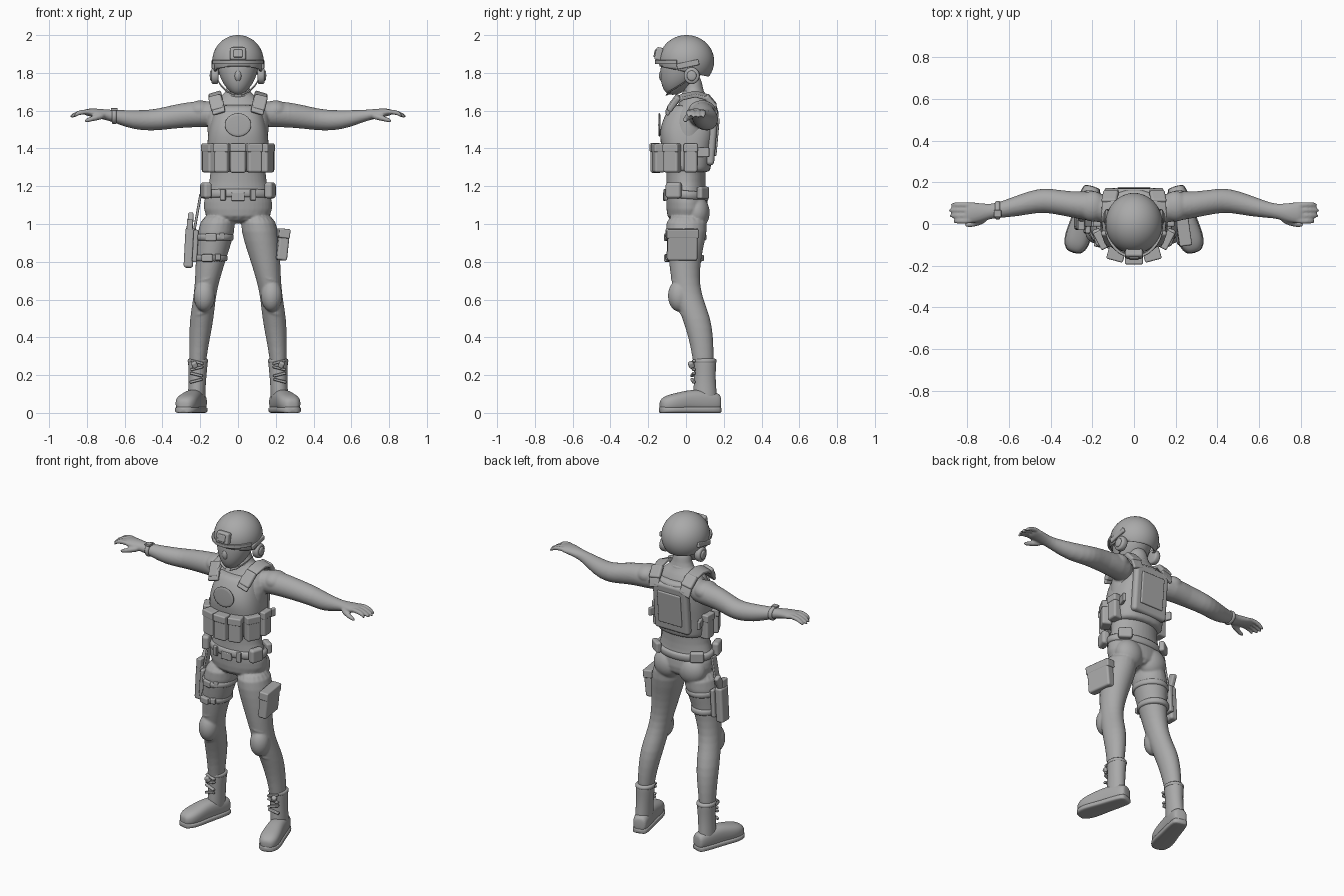
import bpy, bmesh, math
from mathutils import Matrix, Vector, Euler

default = bpy.data.objects.get("Cube")
if default:
    bpy.data.objects.remove(default)

grey = bpy.data.materials.new("plain_grey")
grey.use_nodes = True
tone = (0.4, 0.4, 0.4, 1)
grey.diffuse_color = tone
grey.node_tree.nodes["Principled BSDF"].inputs["Base Color"].default_value = tone


def finish(name, bm, mirror=False, subdiv=0, bevel=0):
    """Turn a bmesh into a smooth object with the usual modifiers."""
    bmesh.ops.recalc_face_normals(bm, faces=bm.faces)
    me = bpy.data.meshes.new(name)
    bm.to_mesh(me)
    bm.free()
    me.materials.append(grey)
    me.polygons.foreach_set("use_smooth", [True] * len(me.polygons))
    ob = bpy.data.objects.new(name, me)
    bpy.context.scene.collection.objects.link(ob)
    if bevel:
        mod = ob.modifiers.new("Bevel", 'BEVEL')
        mod.width, mod.segments, mod.harden_normals = bevel, 3, True
    if subdiv:
        ob.modifiers.new("Subdivision", 'SUBSURF').levels = subdiv
        ob.modifiers["Subdivision"].render_levels = subdiv
    if mirror:
        ob.modifiers.new("Mirror", 'MIRROR')
    return ob


def loft(bm, rings, axis='z', side=1, power=2, matrix=Matrix(), n=20):
    """Skin rings of (position, centre a, centre b, radius a, radius b)."""
    loops = []
    for t, a, b, ra, rb in rings:
        loop = []
        for i in range(n):
            c, s = math.cos(math.tau * i / n), math.sin(math.tau * i / n)
            u = a + ra * math.copysign(abs(c) ** (2 / power), c)
            v = b + rb * math.copysign(abs(s) ** (2 / power), s)
            p = matrix @ Vector({'x': (t, u, v), 'y': (u, t, v), 'z': (u, v, t)}[axis])
            p.x *= side
            loop.append(bm.verts.new(p))
        loops.append(loop)
    for lo, hi in zip(loops, loops[1:]):
        for i in range(n):
            j = (i + 1) % n
            bm.faces.new((lo[i], lo[j], hi[j], hi[i]))
    bm.faces.new(loops[0])
    bm.faces.new(loops[-1])


def ball(bm, loc, radii):
    m = Matrix.LocRotScale(Vector(loc), None, Vector(radii))
    bmesh.ops.create_uvsphere(bm, u_segments=20, v_segments=12, radius=1, matrix=m)


def box(name, loc, size, rot=(0, 0, 0), mirror=False, bevel=0.012):
    bm = bmesh.new()
    angles = Euler([math.radians(r) for r in rot])
    bmesh.ops.create_cube(bm, size=1, matrix=Matrix.LocRotScale(Vector(loc), angles, Vector(size)))
    return finish(name, bm, mirror, bevel=bevel)


def band(name, t, a, b, ra, rb, half, axis='z', mirror=False, lip=0.006, matrix=Matrix()):
    bm = bmesh.new()
    rings = [(t + k * (half - d), a, b, ra - e, rb - e)
             for k, d, e in ((-1, 0, lip), (-1, lip, 0), (1, lip, 0), (1, 0, lip))]
    loft(bm, rings, axis, matrix=matrix, n=32)
    return finish(name, bm, mirror, subdiv=1)


def strap(name, points, width, thick, mirror=False):
    """Flat webbing that follows a path; width is a vector."""
    bm = bmesh.new()
    w = Vector(width) / 2
    rows = [(bm.verts.new(Vector(p) - w), bm.verts.new(Vector(p) + w)) for p in points]
    for (a, b), (c, d) in zip(rows, rows[1:]):
        bm.faces.new((a, b, d, c))
    ob = finish(name, bm)
    mod = ob.modifiers.new("Thickness", 'SOLIDIFY')
    mod.thickness, mod.offset = thick, 0
    mod = ob.modifiers.new("Bevel", 'BEVEL')
    mod.width, mod.segments, mod.harden_normals = thick / 3, 2, True
    if mirror:
        ob.modifiers.new("Mirror", 'MIRROR')
    return ob


# Clothed body: torso, legs, arms and hands fused into one skin
bm = bmesh.new()
torso = [(1.0, .005, .16, .105), (1.08, .01, .19, .115), (1.15, 0, .178, .108),
         (1.22, 0, .15, .103), (1.3, 0, .148, .106), (1.4, .005, .155, .118),
         (1.5, .015, .165, .125), (1.58, .035, .17, .115), (1.64, .05, .14, .085),
         (1.68, .045, .085, .06), (1.71, .04, .056, .05), (1.8, .03, .055, .05)]
loft(bm, [(z, 0, y, rx, ry) for z, y, rx, ry in torso])
leg = [(1.06, .1, .005, .09, .11), (.96, .115, .002, .1, .112), (.86, .135, -.005, .088, .093),
       (.76, .153, -.006, .073, .08), (.67, .168, 0, .062, .074), (.59, .18, .022, .06, .074),
       (.5, .192, .056, .064, .076), (.4, .203, .079, .056, .066), (.3, .212, .09, .046, .057),
       (.2, .216, .095, .042, .05)]
arm = [(.08, .06, 1.58, .07, .07), (.2, .087, 1.583, .074, .07), (.3, .092, 1.575, .062, .066),
       (.4, .112, 1.557, .06, .06), (.46, .113, 1.549, .058, .056), (.55, .09, 1.55, .053, .052),
       (.64, .068, 1.567, .039, .037), (.69, .06, 1.577, .035, .029), (.74, .054, 1.585, .047, .026),
       (.79, .054, 1.592, .053, .021), (.815, .054, 1.59, .045, .015)]
for s in (1, -1):
    loft(bm, leg, side=s)
    loft(bm, arm, 'x', s)
    ball(bm, (s * .085, .057, 1.06), (.09, .07, .09))
    ball(bm, (s * .178, -.035, .62), (.058, .062, .085))
    ball(bm, (s * .2, .085, 1.6), (.07, .075, .055))
    # Fingers and thumb
    for k, reach in enumerate((.868, .888, .893, .882)):
        y = .014 + .026 * k
        loft(bm, [(.77, y, 1.595, .013, .014), (.83, y, 1.594, .014, .014),
                  (.86, y, 1.582, .013, .013), (reach, y, 1.565, .009, .01)], 'x', s, n=10)
    loft(bm, [(.7, .03, 1.575, .02, .02), (.75, .005, 1.564, .017, .017),
              (.79, -.004, 1.552, .014, .014), (.815, -.004, 1.545, .009, .009)], 'x', s, n=10)
    # Loose cloth folds at knee, elbow and thigh
    for z, x, y, r in ((.53, .185, .035, .064), (.71, .163, -.005, .071), (.34, .208, .085, .054)):
        tilt = Matrix.Translation((x, y, z)) @ Matrix.Rotation(.3, 4, 'Y')
        loft(bm, [(-.014, 0, 0, r - .012, r), (0, 0, 0, r, r + .009),
                  (.014, 0, 0, r - .012, r)], side=s, matrix=tilt)
    for x, y, z, r in ((.27, .09, 1.578, .07), (.37, .106, 1.562, .063), (.5, .104, 1.549, .058)):
        loft(bm, [(x - .015, y, z, r - .01, r - .01), (x, y, z, r, r),
                  (x + .015, y, z, r - .012, r - .012)], 'x', s)
body = finish("clothed_body", bm, subdiv=1)
mod = body.modifiers.new("Fuse", 'REMESH')
mod.mode, mod.voxel_size, mod.use_smooth_shade = 'VOXEL', .006, True
mod = body.modifiers.new("Soften", 'SMOOTH')
mod.factor, mod.iterations = .5, 4

# Masked head
bm = bmesh.new()
head = [(1.683, -.07, .022, .025), (1.71, -.06, .054, .06), (1.75, -.04, .084, .094),
        (1.8, -.025, .104, .113), (1.86, -.012, .115, .122), (1.93, 0, .09, .1)]
loft(bm, [(z, 0, y, rx, ry) for z, y, rx, ry in head])
ball(bm, (0, -.118, 1.785), (.022, .026, .035))
finish("masked_head", bm, subdiv=2)

# Helmet shell with a tilted lower edge
bm = bmesh.new()
bmesh.ops.create_uvsphere(bm, u_segments=48, v_segments=28, radius=1, matrix=Matrix.LocRotScale(
    Vector((0, .003, 1.862)), None, Vector((.136, .146, .138))))
bmesh.ops.bisect_plane(bm, geom=bm.verts[:] + bm.edges[:] + bm.faces[:],
                       plane_co=(0, 0, 1.805), plane_no=(0, .21, 1), clear_inner=True)
helmet = finish("helmet_shell", bm)
helmet.modifiers.new("Thickness", 'SOLIDIFY').thickness = .014

# Brim, front mount, rails and ear cups
arc = [math.radians(d) for d in range(200, 341, 10)]
strap("helmet_brim", [(.138 * math.cos(a), .01 + .168 * math.sin(a), 1.857) for a in arc],
      (0, 0, .022), .014)
box("mount_base", (0, -.143, 1.9), (.085, .04, .07), (-12, 0, 0))
box("mount_block", (0, -.158, 1.902), (.05, .022, .042), (-12, 0, 0), bevel=.006)
box("helmet_rail", (.131, .01, 1.845), (.016, .12, .03), (12, 0, 0), True, .006)
band("ear_cup", .122, .03, 1.785, .042, .045, .02, 'x', True)
band("ear_cup_cap", .14, .03, 1.785, .026, .028, .01, 'x', True)
strap("chin_strap", [(.112, .02, 1.77), (.092, -.03, 1.735), (.06, -.085, 1.703),
                     (.015, -.1, 1.684)], (0, .016, .008), .006, True)

# Collar and armour vest
band("collar", 1.685, 0, .04, .07, .062, .025, lip=.012)
bm = bmesh.new()
vest = [(1.27, .006, .15, .118), (1.29, .006, .16, .126), (1.4, .006, .165, .135),
        (1.48, .01, .16, .153), (1.55, .022, .145, .147), (1.61, .038, .128, .13),
        (1.635, .042, .115, .11)]
loft(bm, [(z, 0, y, rx, ry) for z, y, rx, ry in vest], power=2.6, n=24)
finish("armour_vest", bm, subdiv=2)
box("back_plate", (0, .138, 1.46), (.24, .045, .3), (-5, 0, 0), bevel=.02)
box("back_panel", (0, .163, 1.46), (.16, .014, .2), (-5, 0, 0), bevel=.006)
band("chest_patch", -.141, 0, 1.525, .07, .062, .006, 'y', lip=.003)
strap("shoulder_strap", [(.1, -.102, 1.585), (.11, -.075, 1.635), (.118, -.02, 1.672), (.122, .05, 1.688),
                         (.12, .11, 1.672), (.112, .15, 1.625), (.105, .165, 1.57)],
      (.066, 0, -.02), .02, True)
box("shoulder_pad", (.115, -.065, 1.64), (.07, .03, .095), (-35, 14, 0), True)
box("rear_shoulder_pad", (.115, .13, 1.65), (.075, .03, .08), (40, 10, 0), True)

# Ammunition and side pouches with flaps
box("centre_pouch", (0, -.158, 1.348), (.08, .06, .155))
box("centre_pouch_flap", (0, -.163, 1.405), (.086, .062, .045), bevel=.008)
pouches = (("front", .086, -.145, 15, .076), ("side", .148, -.072, 62, .085), ("rear", .163, .025, 90, .07))
for part, x, y, turn, wide in pouches:
    box(part + "_pouch", (x, y, 1.348), (wide, .058, .15), (0, 0, turn), True)
    box(part + "_pouch_flap", (x, y, 1.403), (wide + .006, .064, .045), (0, 0, turn), True, .008)
box("side_strap", (.158, .085, 1.38), (.02, .08, .05), (0, 0, -20), True, .006)

# Belt with buckle and pouches
tilt = Matrix.Translation((0, .003, 1.155)) @ Matrix.Rotation(math.radians(-5), 4, 'X')
band("belt", 0, 0, 0, .186, .12, .025, matrix=tilt)
box("belt_buckle", (0, -.115, 1.145), (.07, .016, .045), bevel=.005)
box("belt_pouch", (.17, -.065, 1.178), (.045, .085, .085), (0, 0, -18), True, .016)
box("rear_belt_pouch", (.14, .09, 1.165), (.08, .035, .065), (0, 0, -35), True)
box("belt_front_loop", (.08, -.108, 1.155), (.03, .016, .06), (0, 0, 15), True, .005)

# Left thigh cargo pocket
box("cargo_pocket", (.231, -.02, .89), (.055, .16, .165), (0, 6, 8))
box("cargo_pocket_flap", (.236, -.02, .95), (.06, .172, .05), (0, 6, 8), bevel=.008)

# Right thigh straps, clips and holster
for place, z, x, r in (("upper", .93, -.122, .1), ("lower", .82, -.142, .087)):
    band(place + "_thigh_strap", z, x, -.002, r, r + .012, .02)
    box(place + "_strap_clip", (x - .02, -.098, z), (.06, .03, .04), (0, 0, -12), bevel=.008)
    box(place + "_strap_block", (x + .035, -.093, z + .005), (.03, .025, .034), (0, 0, 15), bevel=.006)
box("holster_plate", (-.226, .01, .885), (.026, .11, .17), (0, 3, 0), bevel=.008)
box("holster", (-.258, .01, .875), (.05, .078, .215), (0, 3, 0), bevel=.015)
box("pistol_slide", (-.255, -.005, .995), (.032, .05, .06), (0, 3, 0), bevel=.006)
box("pistol_grip", (-.252, .03, 1.01), (.03, .045, .1), (-25, 3, 0), bevel=.01)
box("holster_hanger", (-.215, .01, 1.06), (.014, .045, .2), (0, 10, 0), bevel=.005)

# Wrist band on the right arm
band("wrist_band", -.655, .066, 1.57, .046, .042, .014, 'x')
box("wrist_band_face", (-.655, .05, 1.607), (.036, .034, .014), bevel=.004)

# Boots: foot, sole, shaft, cuff and laces
turn = Matrix.Translation((.222, .102, 0)) @ Matrix.Rotation(math.radians(16), 4, 'Z')
foot = [(.083, .055, .03, .035), (.07, .056, .044, .05), (0, .062, .05, .06), (-.08, .064, .052, .06),
        (-.15, .056, .06, .052), (-.205, .05, .058, .046), (-.238, .044, .04, .034),
        (-.248, .04, .02, .02)]
bm = bmesh.new()
loft(bm, [(y, 0, z, rx, rz) for y, z, rx, rz in foot], 'y', power=2.5, matrix=turn)
shaft = [(.04, .22, .105, .046, .06), (.1, .219, .1, .047, .064), (.16, .216, .1, .046, .058),
         (.23, .213, .1, .05, .058), (.285, .212, .1, .054, .062), (.29, .212, .1, .045, .05)]
loft(bm, shaft)
finish("boot", bm, True, subdiv=2)
bm = bmesh.new()
loft(bm, [(y * 1.01, 0, .016, rx * 1.07, .017) for y, z, rx, rz in foot], 'y', power=4, matrix=turn)
finish("boot_sole", bm, True, subdiv=1)
band("boot_cuff", .275, .212, .1, .055, .062, .014, mirror=True)
for k in range(4):
    box("boot_lace", (.222 - .002 * k, .037, .17 + .033 * k), (.07, .018, .014), (0, 14 - 28 * (k % 2), 10),
        True, .005)
box("lace_knot", (.23, .028, .255), (.03, .03, .035), (20, 25, 0), True, .01)
